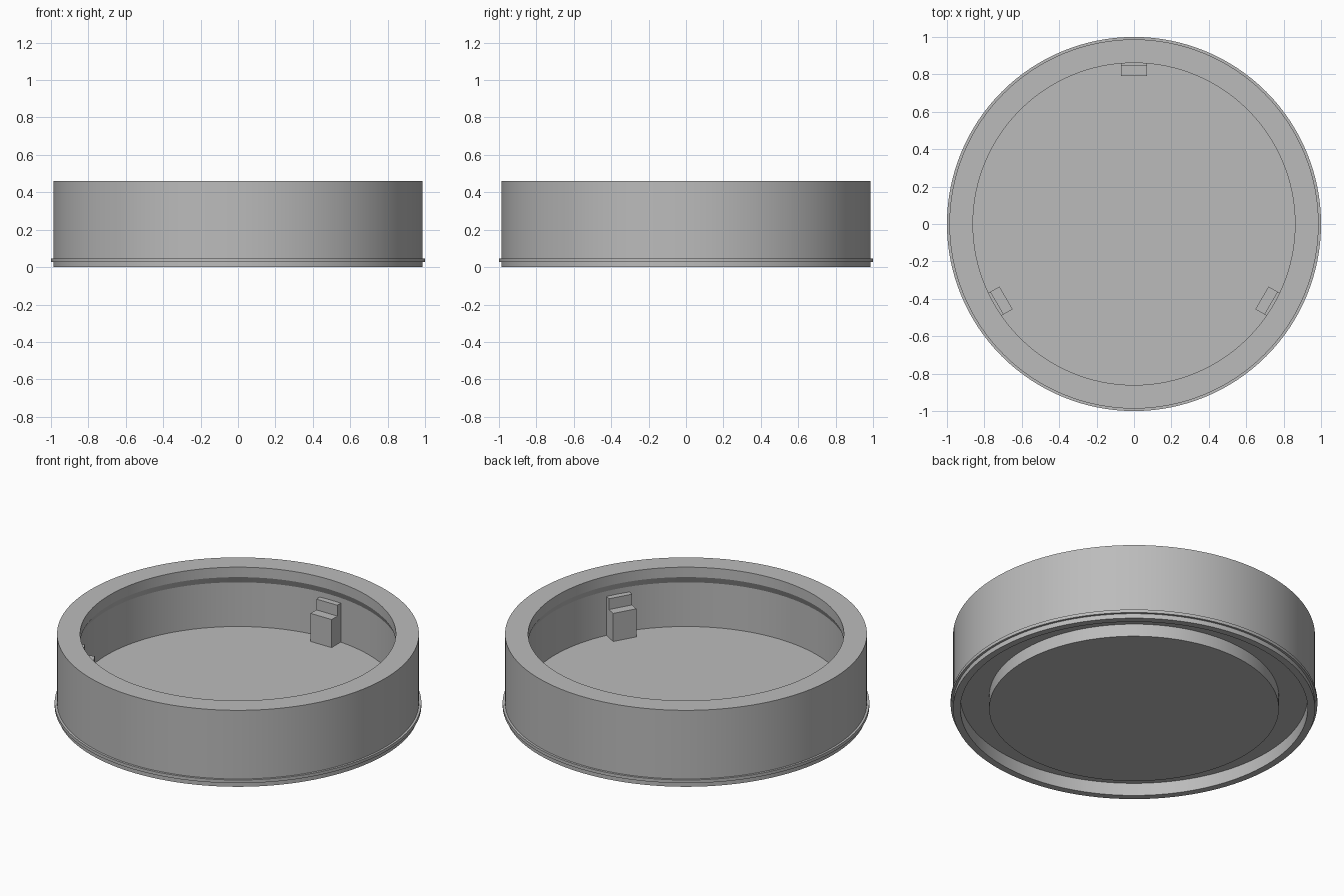
import bpy, bmesh
from math import radians, tau
from mathutils import Matrix, Vector

cube = bpy.data.objects.get("Cube")
if cube:
    bpy.data.objects.remove(cube, do_unlink=True)

grey = bpy.data.materials.new("plain grey")
grey.use_nodes = True
grey.diffuse_color = (0.5, 0.5, 0.5, 1)
grey.node_tree.nodes["Principled BSDF"].inputs["Base Color"].default_value = (0.5, 0.5, 0.5, 1)


def finish(bm, name):
    bmesh.ops.recalc_face_normals(bm, faces=bm.faces)
    mesh = bpy.data.meshes.new(name)
    bm.to_mesh(mesh)
    bm.free()
    mesh.materials.append(grey)
    obj = bpy.data.objects.new(name, mesh)
    bpy.context.collection.objects.link(obj)
    return obj


# Round housing: underside disc, groove, outer wall with bead, inner lip, floor
profile = [
    (0, 0), (0.79, 0), (0.79, 0.076), (0.947, 0.076), (0.947, 0),
    (0.987, 0), (0.987, 0.028), (1, 0.028), (1, 0.047), (0.987, 0.047),
    (0.987, 0.46), (0.861, 0.46), (0.861, 0.4), (0.88, 0.36),
    (0.88, 0.094), (0, 0.094),
]
bm = bmesh.new()
verts = [bm.verts.new((r, 0, z)) for r, z in profile]
edges = [bm.edges.new(pair) for pair in zip(verts, verts[1:])]
bmesh.ops.spin(bm, geom=verts + edges, cent=(0, 0, 0), axis=(0, 0, 1),
               angle=tau, steps=128, use_duplicate=False)
bmesh.ops.remove_doubles(bm, verts=bm.verts, dist=0.0001)
housing = finish(bm, "housing")
bpy.ops.object.select_all(action="DESELECT")
housing.select_set(True)
bpy.context.view_layer.objects.active = housing
bpy.ops.object.shade_smooth_by_angle(angle=radians(20))

# Three stepped tabs standing on the floor against the inner wall
step = [(0.79, 0.085), (0.79, 0.263), (0.845, 0.263),
        (0.845, 0.328), (0.89, 0.328), (0.89, 0.085)]
for name, angle in (("back_tab", 0), ("right_tab", 120), ("left_tab", 240)):
    bm = bmesh.new()
    side = bm.faces.new([bm.verts.new((-0.07, y, z)) for y, z in step])
    ext = bmesh.ops.extrude_face_region(bm, geom=[side], use_keep_orig=True)
    moved = [v for v in ext["geom"] if isinstance(v, bmesh.types.BMVert)]
    bmesh.ops.translate(bm, verts=moved, vec=Vector((0.14, 0, 0)))
    bmesh.ops.rotate(bm, verts=bm.verts, cent=(0, 0, 0),
                     matrix=Matrix.Rotation(radians(angle), 3, "Z"))
    finish(bm, name)
